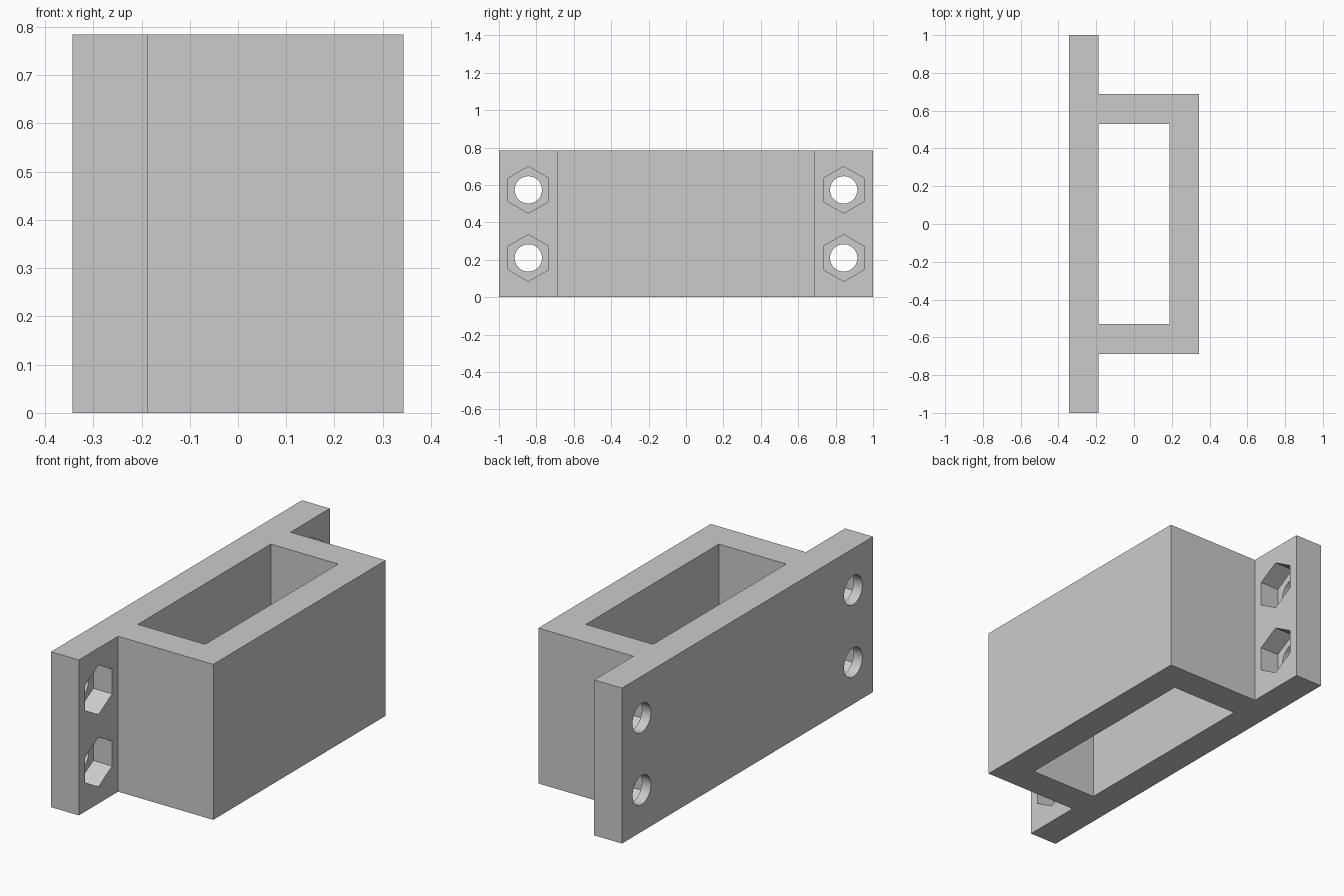
import bpy
import bmesh
from math import radians
from mathutils import Matrix

cube = bpy.data.objects.get("Cube")
if cube:
    bpy.data.objects.remove(cube, do_unlink=True)

HEIGHT = 0.784
X_BACK, X_PLATE, X_FRONT = -0.343, -0.188, 0.343   # plate back, plate face, box face
Y_BOX, Y_CAVITY, X_CAVITY = 0.687, 0.53, 0.188
HOLE_Y, HOLE_Z = 0.843, (0.21, 0.574)
BORE_RADIUS, HEX_RADIUS, HEX_DEPTH = 0.073, 0.125, 0.105

grey = bpy.data.materials.new("plain_grey")
grey.use_nodes = True
grey.diffuse_color = (0.6, 0.6, 0.6, 1)
grey.node_tree.nodes["Principled BSDF"].inputs["Base Color"].default_value = (0.6, 0.6, 0.6, 1)


def finish(bm, name):
    bmesh.ops.recalc_face_normals(bm, faces=bm.faces)
    mesh = bpy.data.meshes.new(name)
    bm.to_mesh(mesh)
    bm.free()
    mesh.materials.append(grey)
    obj = bpy.data.objects.new(name, mesh)
    bpy.context.collection.objects.link(obj)
    return obj


def prism(name, outline, z0, z1):
    """Extrude a plan outline upwards."""
    bm = bmesh.new()
    face = bm.faces.new([bm.verts.new((x, y, z0)) for x, y in outline])
    top = bmesh.ops.extrude_face_region(bm, geom=[face])["geom"]
    bmesh.ops.translate(bm, vec=(0, 0, z1 - z0),
                        verts=[v for v in top if isinstance(v, bmesh.types.BMVert)])
    return finish(bm, name)


def hole_cutters(name, sides, radius, x0, x1):
    """One cutter mesh holding all four holes, each running along x."""
    bm = bmesh.new()
    turn = Matrix.Rotation(radians(90), 4, 'Y') @ Matrix.Rotation(radians(30), 4, 'Z')
    for y in (-HOLE_Y, HOLE_Y):
        for z in HOLE_Z:
            place = Matrix.Translation(((x0 + x1) / 2, y, z))
            bmesh.ops.create_cone(bm, cap_ends=True, segments=sides, radius1=radius,
                                  radius2=radius, depth=x1 - x0, matrix=place @ turn)
    return finish(bm, name)


def cut(target, cutter):
    mod = target.modifiers.new(cutter.name, 'BOOLEAN')
    mod.operation, mod.solver, mod.object = 'DIFFERENCE', 'EXACT', cutter
    bpy.ops.object.modifier_apply(modifier=mod.name)
    bpy.data.objects.remove(cutter, do_unlink=True)


# Mounting plate and box in one plan outline
half = [(X_BACK, 1), (X_PLATE, 1), (X_PLATE, Y_BOX), (X_FRONT, Y_BOX)]
bracket = prism("bracket", half + [(x, -y) for x, y in reversed(half)], 0, HEIGHT)
bpy.context.view_layer.objects.active = bracket
bracket.select_set(True)

# Open cavity through the box
cavity = [(x * X_CAVITY, y * Y_CAVITY) for x, y in ((-1, -1), (1, -1), (1, 1), (-1, 1))]
cut(bracket, prism("cavity_cutter", cavity, -0.1, HEIGHT + 0.1))

# Nut pockets, then bolt bores through the plate
cut(bracket, hole_cutters("nut_pocket_cutter", 6, HEX_RADIUS,
                          X_PLATE - HEX_DEPTH, X_PLATE + 0.05))
cut(bracket, hole_cutters("bolt_bore_cutter", 48, BORE_RADIUS,
                          X_BACK - 0.05, X_PLATE + 0.05))

bpy.ops.object.shade_smooth_by_angle(angle=radians(30))
